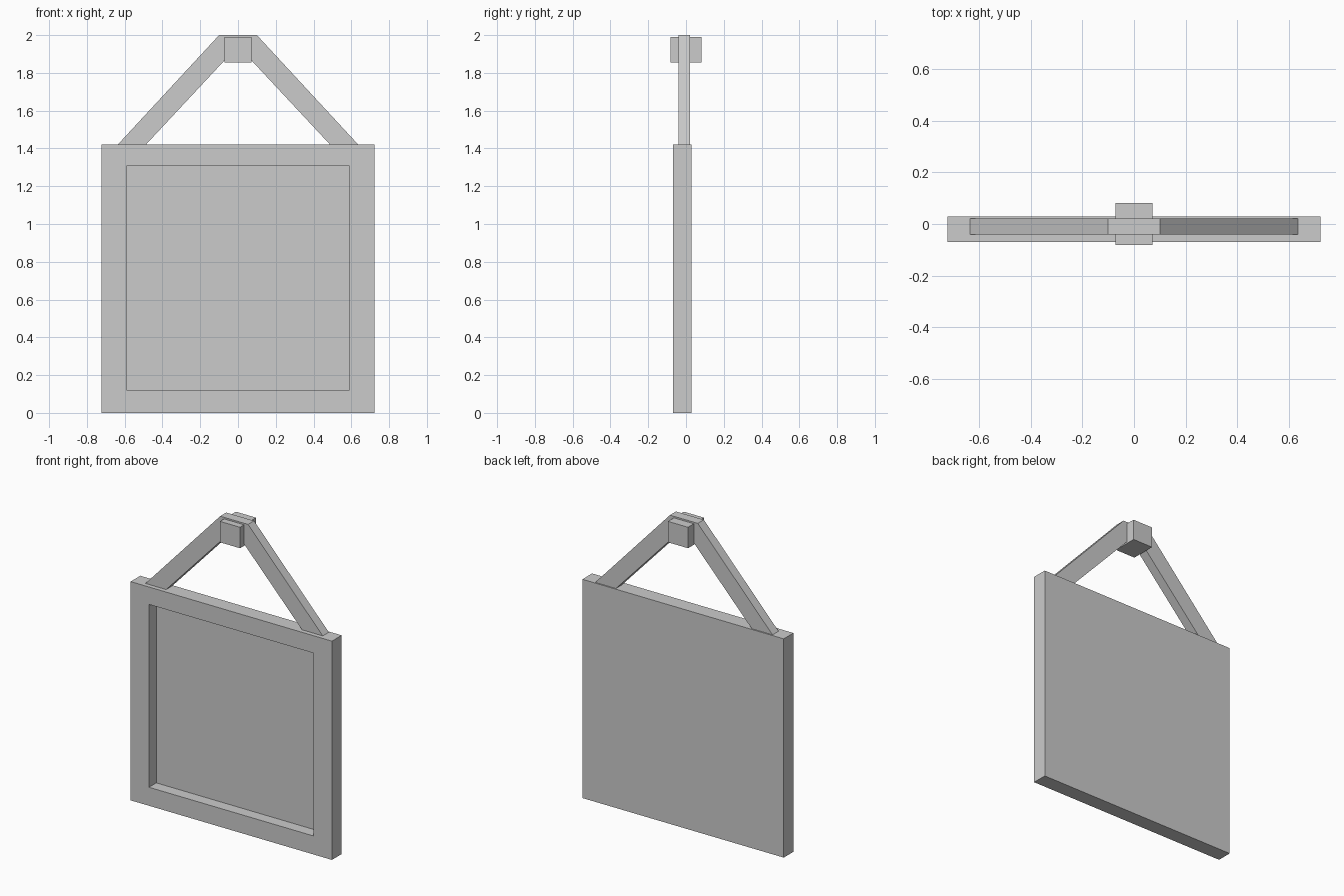
import bpy, bmesh

if "Cube" in bpy.data.objects:
    bpy.data.objects.remove(bpy.data.objects["Cube"])


def finish(name, bm):
    bmesh.ops.recalc_face_normals(bm, faces=bm.faces)
    mesh = bpy.data.meshes.new(name)
    bm.to_mesh(mesh)
    bm.free()
    obj = bpy.data.objects.new(name, mesh)
    bpy.context.collection.objects.link(obj)
    return obj


def box_bm(x, y, z):
    """Box from (min, max) ranges on each axis."""
    bm = bmesh.new()
    bmesh.ops.create_cube(bm, size=1)
    for v in bm.verts:
        v.co = [r[0] if c < 0 else r[1] for c, r in zip(v.co, (x, y, z))]
    bm.normal_update()
    return bm


def extrude_profile(name, points, y0, y1):
    """Extrude an XZ outline along y."""
    bm = bmesh.new()
    face = bm.faces.new([bm.verts.new((x, y0, z)) for x, z in points])
    new = bmesh.ops.extrude_face_region(bm, geom=[face])["geom"]
    for v in new:
        if isinstance(v, bmesh.types.BMVert):
            v.co.y = y1
    bm.faces.ensure_lookup_table()
    if not any(f.calc_center_median().y < y0 + 1e-5 for f in bm.faces):
        bm.faces.new([v for v in bm.verts if abs(v.co.y - y0) < 1e-6])
    return finish(name, bm)


# Sign board with a recessed front panel
FRONT, FLOOR = -0.069, 0.006
bm = box_bm((-0.723, 0.723), (FRONT, 0.030), (0, 1.42))
front = min(bm.faces, key=lambda f: f.calc_center_median().y)
bmesh.ops.inset_region(bm, faces=[front], thickness=0.12)
for v in front.verts:
    v.co.x = 0.591 if v.co.x > 0 else -0.591
    v.co.z = 1.307 if v.co.z > 0.7 else 0.12
wall = bmesh.ops.inset_region(bm, faces=[front], thickness=0.0)
for v in front.verts:
    v.co.y = FLOOR
finish("board", bm)

# Hanging strap: mitred band over the peg, ends just inside the board
half = [(0.10, 2.0), (0.646, 1.41), (0.497, 1.41), (0.049, 1.89)]
outline = half + [(-x, z) for x, z in reversed(half)]
extrude_profile("hanging_strap", outline, -0.040, 0.022)

# Peg block that holds the strap
finish("peg", box_bm((-0.072, 0.072), (-0.082, 0.082), (1.854, 1.99)))
